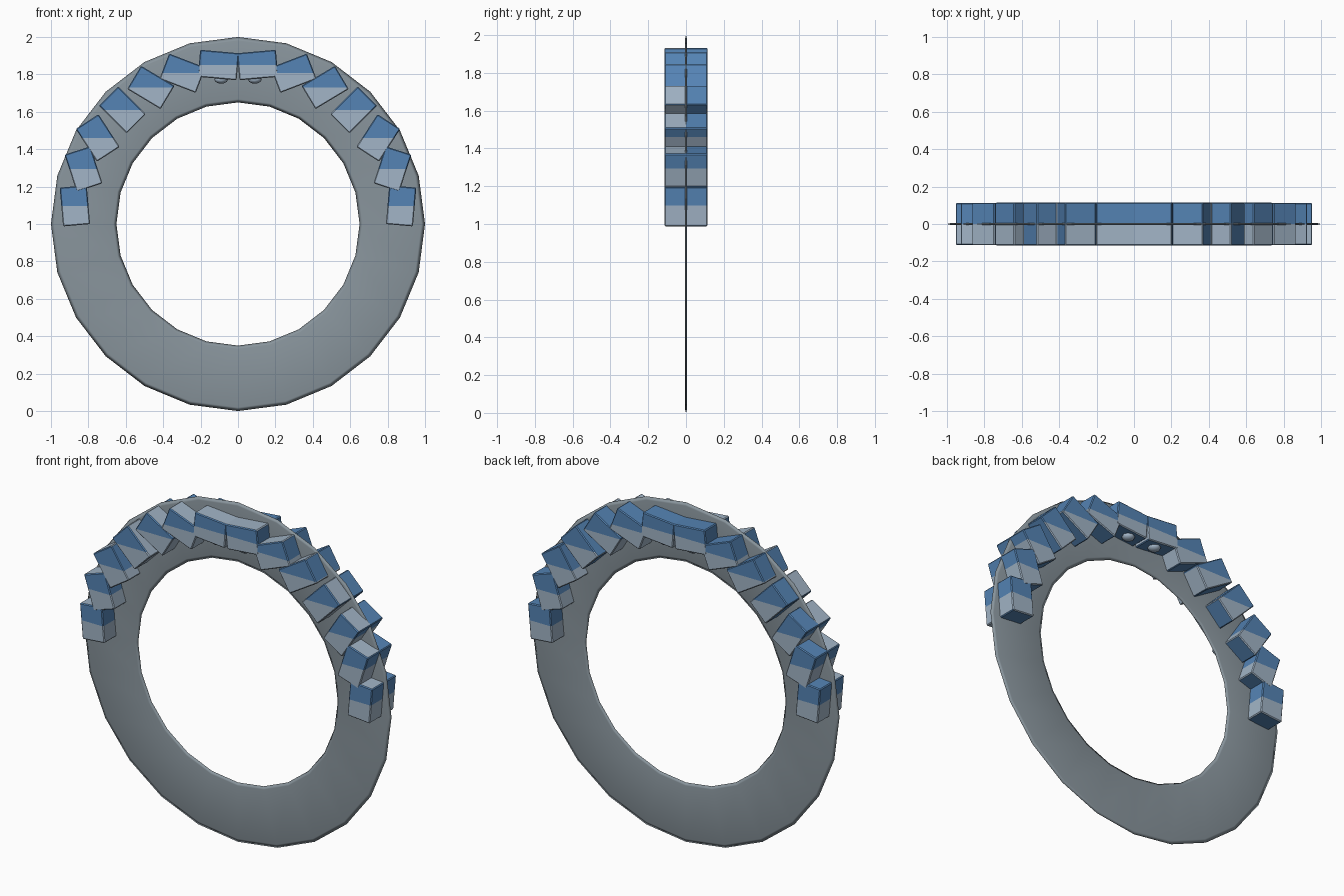
import bpy, bmesh, math
from mathutils import Matrix, Vector

cube = bpy.data.objects.get("Cube")
if cube:
    bpy.data.objects.remove(cube, do_unlink=True)


def material(name, rgb):
    m = bpy.data.materials.new(name)
    m.use_nodes = True
    m.diffuse_color = (*rgb, 1)
    m.node_tree.nodes["Principled BSDF"].inputs["Base Color"].default_value = (*rgb, 1)
    return m


GREY = material("ring grey", (0.25, 0.30, 0.335))
BLUE = material("block blue", (0.09, 0.23, 0.46))
PALE = material("pale blue", (0.36, 0.46, 0.57))


def make_object(name, bm, materials, smooth=False):
    bmesh.ops.recalc_face_normals(bm, faces=bm.faces)
    for f in bm.faces:
        f.smooth = smooth
    mesh = bpy.data.meshes.new(name)
    bm.to_mesh(mesh)
    bm.free()
    for m in materials:
        mesh.materials.append(m)
    obj = bpy.data.objects.new(name, mesh)
    bpy.context.collection.objects.link(obj)
    return obj


# Thin flat ring with tapered rims, swept from a small cross-section
def ring(sides=24):
    section = [(0.65, 0), (0.668, -0.005), (0.98, -0.005),
               (1.0, 0), (0.98, 0.005), (0.668, 0.005)]
    bm = bmesh.new()
    loops = []
    for i in range(sides):
        a = 2 * math.pi * i / sides
        loops.append([bm.verts.new((r * math.sin(a), y, 1 + r * math.cos(a)))
                      for r, y in section])
    n = len(section)
    for i in range(sides):
        p, q = loops[i], loops[(i + 1) % sides]
        for j in range(n):
            k = (j + 1) % n
            bm.faces.new((p[j], p[k], q[k], q[j]))
    make_object("flat_ring", bm, [GREY], smooth=True)


# Two-tone block passing through the ring
def block(name, x, z, tilt, depth):
    bm = bmesh.new()
    bmesh.ops.create_cube(bm, size=1)
    bmesh.ops.scale(bm, vec=(0.208, depth, 0.145), verts=bm.verts)
    bmesh.ops.bevel(bm, geom=bm.edges[:], offset=0.005, segments=1, affect='EDGES')
    bmesh.ops.rotate(bm, cent=(0, 0, 0), verts=bm.verts,
                     matrix=Matrix.Rotation(-math.radians(tilt), 3, 'Y'))
    for normal in ((0, 0, 1), (0, 1, 0)):
        bmesh.ops.bisect_plane(bm, geom=bm.verts[:] + bm.edges[:] + bm.faces[:],
                               plane_co=(0, 0, 0), plane_no=normal)
    bm.normal_update()
    # Upright faces change colour at mid height, level faces at mid depth
    for f in bm.faces:
        c, n = f.calc_center_median(), f.normal
        level = abs(n.z) >= abs(n.x) - 0.02 and abs(n.y) < 0.6
        f.material_index = 0 if (c.y if level else c.z) > 0 else 1
    bmesh.ops.translate(bm, vec=(x, 0, z), verts=bm.verts)
    make_object(name, bm, [BLUE, PALE])


# Small rounded stud under the top blocks
def stud(name, x, y):
    bm = bmesh.new()
    bmesh.ops.create_uvsphere(bm, u_segments=8, v_segments=6, radius=1)
    bmesh.ops.scale(bm, vec=(0.036, 0.036, 0.022), verts=bm.verts)
    bmesh.ops.translate(bm, vec=(x, y, 1.772), verts=bm.verts)
    make_object(name, bm, [PALE], smooth=True)


ring()

# Centre x, centre z and tilt of each block, from the top down
blocks = [(0.105, 1.85, 5), (0.297, 1.806, 21), (0.466, 1.73, 31),
          (0.618, 1.61, 45), (0.75, 1.46, 57), (0.826, 1.294, 72),
          (0.872, 1.097, 85)]

for side, s in (("left", 1), ("right", -1)):
    for i, (x, z, tilt) in enumerate(blocks):
        block(f"{side}_block_{i + 1}", s * x, z, s * tilt, 0.23 - 0.0008 * i)
    for end, y in (("front", -0.06), ("back", 0.06)):
        stud(f"{side}_{end}_stud", s * 0.09, y)
